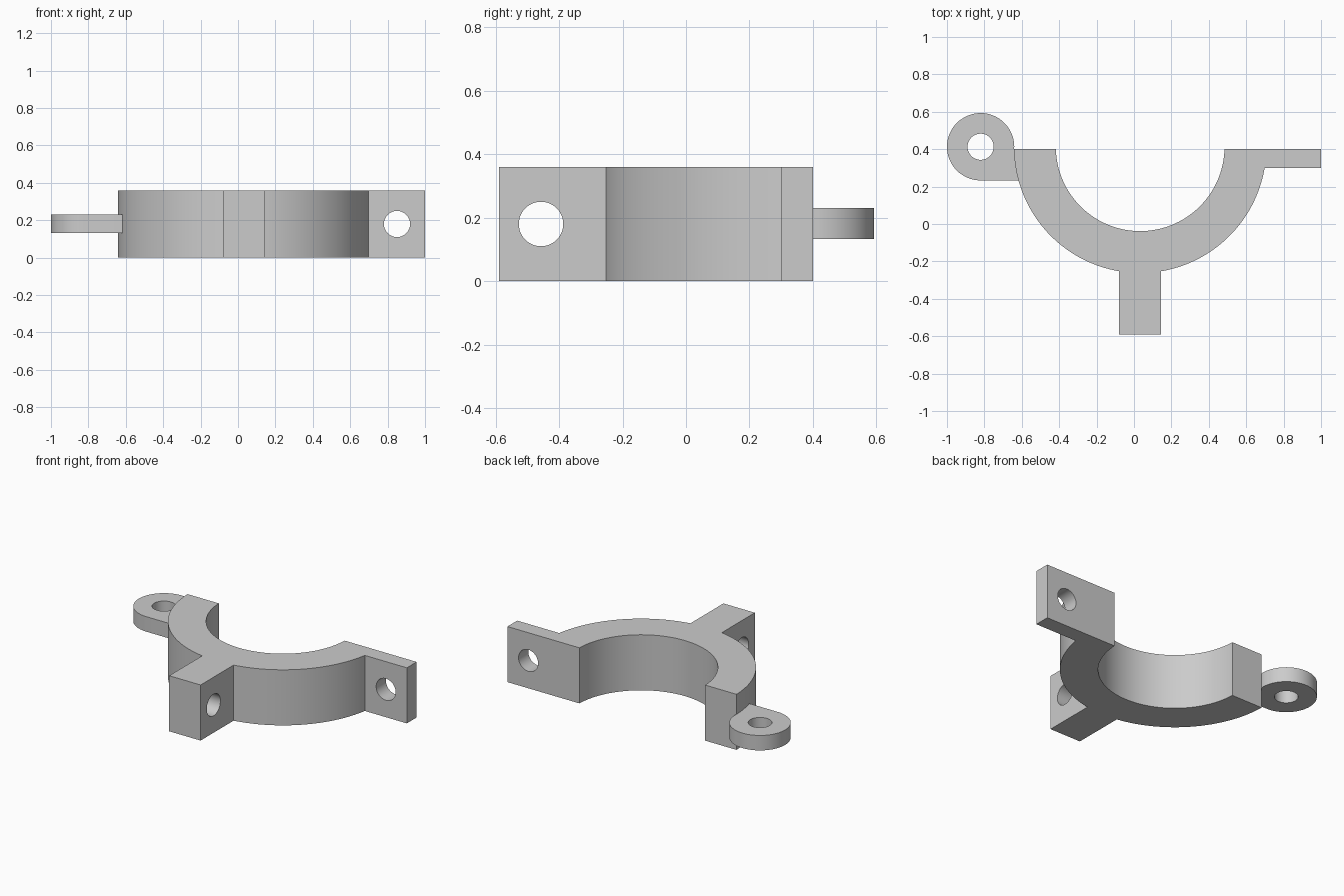
import bpy, bmesh, math
from mathutils import Matrix

if "Cube" in bpy.data.objects:
    bpy.data.objects.remove(bpy.data.objects["Cube"])

CX, CY = 0.033, 0.413        # centre of the half ring
R_IN, R_OUT = 0.451, 0.675
HEIGHT, BACK = 0.36, 0.40    # body height and flat back plane
EYE_X, EYE_R = -0.82, 0.18

grey = bpy.data.materials.new("plain grey")
grey.diffuse_color = (0.6, 0.6, 0.6, 1)
grey.use_nodes = True
grey.node_tree.nodes["Principled BSDF"].inputs["Base Color"].default_value = grey.diffuse_color


def arc(cx, cy, r, a0, a1, n):
    return [(cx + r * math.cos(a0 + (a1 - a0) * i / n),
             cy + r * math.sin(a0 + (a1 - a0) * i / n)) for i in range(n + 1)]


def extrude(name, outline, z0, z1):
    """Solid prism from a counter-clockwise outline."""
    bm = bmesh.new()
    base = bm.faces.new([bm.verts.new((x, y, z0)) for x, y in outline])
    top = bmesh.ops.extrude_face_region(bm, geom=[base])["geom"]
    bmesh.ops.translate(bm, vec=(0, 0, z1 - z0),
                        verts=[v for v in top if isinstance(v, bmesh.types.BMVert)])
    bmesh.ops.recalc_face_normals(bm, faces=bm.faces)
    return finish(name, bm)


def finish(name, bm):
    mesh = bpy.data.meshes.new(name)
    bm.to_mesh(mesh)
    bm.free()
    mesh.materials.append(grey)
    obj = bpy.data.objects.new(name, mesh)
    bpy.context.collection.objects.link(obj)
    return obj


def drill(obj, location, radius, axis, length=0.5):
    """Cut a round hole through obj along the given axis."""
    bm = bmesh.new()
    turn = {"X": Matrix.Rotation(math.pi / 2, 4, "Y"),
            "Y": Matrix.Rotation(math.pi / 2, 4, "X"),
            "Z": Matrix.Identity(4)}[axis]
    bmesh.ops.create_cone(bm, cap_ends=True, segments=48, radius1=radius, radius2=radius,
                          depth=length, matrix=Matrix.Translation(location) @ turn)
    cutter = finish("hole_cutter", bm)
    cutter.hide_render = True
    mod = obj.modifiers.new("hole", "BOOLEAN")
    mod.operation, mod.solver, mod.object = "DIFFERENCE", "EXACT", cutter
    bpy.context.view_layer.objects.active = obj
    bpy.ops.object.modifier_apply(modifier=mod.name)
    bpy.data.objects.remove(cutter, do_unlink=True)


def at_y(r, y):
    """Angle on a ring circle at height y, right side."""
    return math.asin((y - CY) / r)


def at_x(x):
    """Angle on the lower outer circle at position x."""
    return -math.acos((x - CX) / R_OUT)


# Half ring with bolt ear on the right and stem at the front
STEM_L, STEM_R, STEM_Y = -0.08, 0.145, -0.59
outline = arc(CX, CY, R_OUT, -math.pi - at_y(R_OUT, BACK), at_x(STEM_L), 36)
outline += [(STEM_L, STEM_Y), (STEM_R, STEM_Y)]
outline += arc(CX, CY, R_OUT, at_x(STEM_R), at_y(R_OUT, 0.30), 32)
outline += [(1.0, 0.30), (1.0, BACK)]
outline += arc(CX, CY, R_IN, at_y(R_IN, BACK), -math.pi - at_y(R_IN, BACK), 64)
body = extrude("clamp_body", outline, 0, HEIGHT)
drill(body, (0.85, 0.35, 0.18), 0.07, "Y")
drill(body, (0.033, -0.457, 0.18), 0.07, "X")

# Hinge eye on the left, with its inner edge following the ring
low = CY - EYE_R
eye = arc(EYE_X, CY, EYE_R, 0, 1.5 * math.pi, 48)
eye += arc(CX, CY, R_OUT, -math.pi - at_y(R_OUT, low), -math.pi - at_y(R_OUT, BACK), 8)
hinge = extrude("hinge_eye", eye, 0.133, 0.23)
drill(hinge, (EYE_X, CY, 0.18), 0.07, "Z")

# Smooth curved walls, crisp edges
for obj in (body, hinge):
    bpy.ops.object.select_all(action="DESELECT")
    obj.select_set(True)
    bpy.context.view_layer.objects.active = obj
    bpy.ops.object.shade_smooth_by_angle(angle=math.radians(30))
